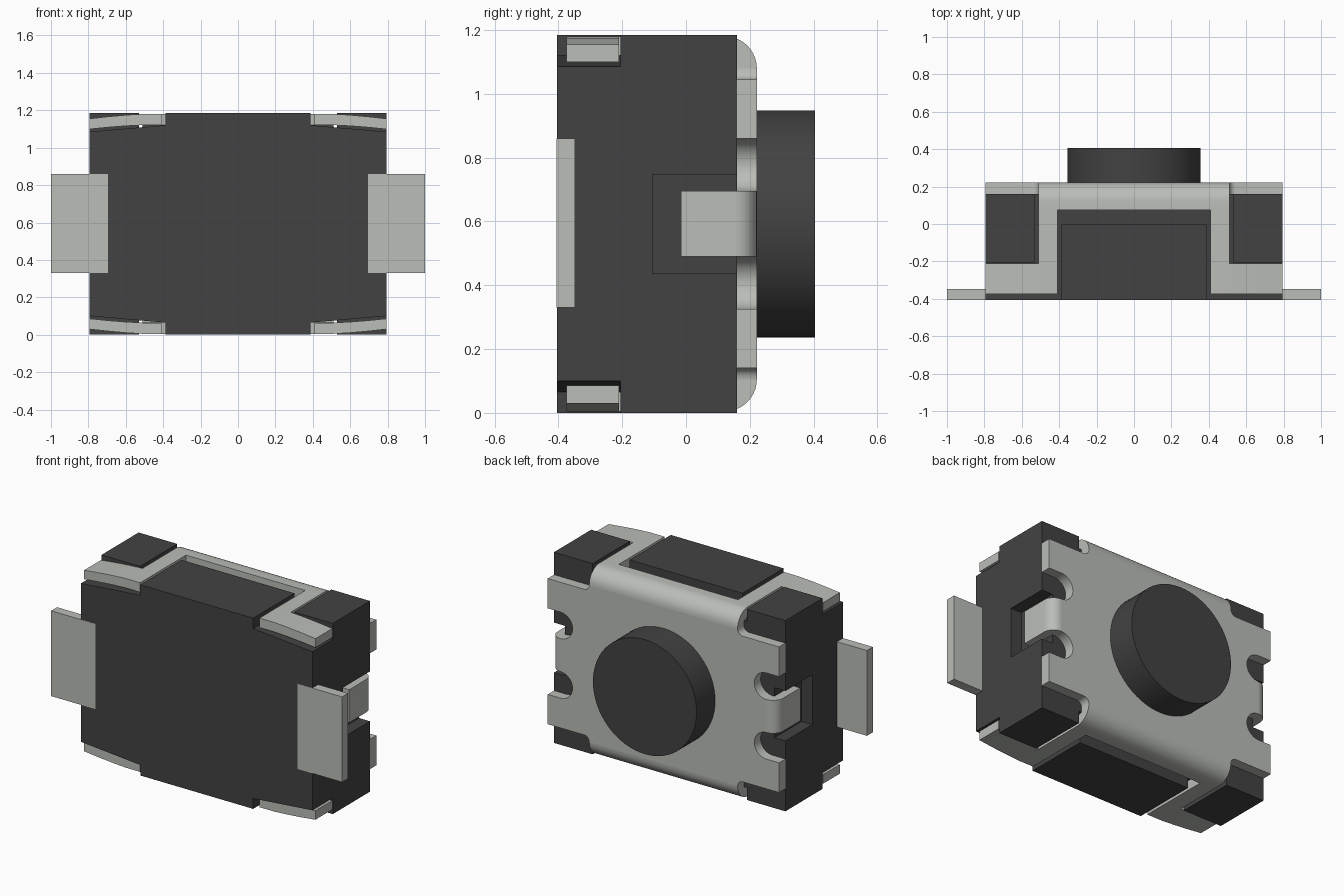
import bpy, bmesh, math

if "Cube" in bpy.data.objects:
    bpy.data.objects.remove(bpy.data.objects["Cube"], do_unlink=True)

C = 0.5925  # height of the centre line; profiles use z relative to it


def material(name, rgb):
    m = bpy.data.materials.new(name)
    m.use_nodes = True
    m.diffuse_color = (*rgb, 1)
    bsdf = next(n for n in m.node_tree.nodes if n.type == 'BSDF_PRINCIPLED')
    bsdf.inputs["Base Color"].default_value = (*rgb, 1)
    return m


dark = material("dark plastic", (0.055, 0.055, 0.055))
metal = material("pale metal", (0.49, 0.51, 0.475))


def prism(name, pts, axis, a, b, mat, smooth=False):
    """Extrude a profile along x (points are y,z) or along y (points are x,z)."""
    bm = bmesh.new()
    place = (lambda p, t: (t, p[0], p[1] + C)) if axis == 'x' else (lambda p, t: (p[0], t, p[1] + C))
    face = bm.faces.new([bm.verts.new(place(p, a)) for p in pts])
    new = bmesh.ops.extrude_face_region(bm, geom=[face])["geom"]
    shift = (b - a, 0, 0) if axis == 'x' else (0, b - a, 0)
    bmesh.ops.translate(bm, vec=shift, verts=[v for v in new if isinstance(v, bmesh.types.BMVert)])
    bmesh.ops.recalc_face_normals(bm, faces=bm.faces)
    me = bpy.data.meshes.new(name)
    bm.to_mesh(me)
    bm.free()
    me.materials.append(mat)
    ob = bpy.data.objects.new(name, me)
    bpy.context.collection.objects.link(ob)
    if smooth:
        select(ob)
        bpy.ops.object.shade_smooth_by_angle(angle=math.radians(35))
    return ob


def select(ob):
    bpy.ops.object.select_all(action='DESELECT')
    ob.select_set(True)
    bpy.context.view_layer.objects.active = ob


def box(name, x, y, z, mat):
    x, z = sorted(x), sorted(z)
    return prism(name, [(x[0], z[0]), (x[1], z[0]), (x[1], z[1]), (x[0], z[1])], 'y', *y, mat)


def arc(cx, cy, r, a0, a1, n):
    return [(cx + r * math.cos(math.radians(a0 + (a1 - a0) * i / n)),
             cy + r * math.sin(math.radians(a0 + (a1 - a0) * i / n))) for i in range(n + 1)]


def four_way(q):
    """Complete an outline from its upper right quarter."""
    return (q + [(x, -z) for x, z in reversed(q)]
            + [(-x, -z) for x, z in q] + [(-x, z) for x, z in reversed(q)])


# Body core, with sloped seats under the feet
body = prism("body", four_way([(0.39, 0.5275), (0.795, 0.4925)]), 'y', -0.405, 0.16, dark)

# Side pockets for the bent tabs
for s in (1, -1):
    cutter = box("pocket_cutter", (0.72 * s, 0.9 * s), (-0.105, 0.3), (-0.155, 0.155), dark)
    cutter.hide_render = True
    mod = body.modifiers.new("pocket", 'BOOLEAN')
    mod.object, mod.operation, mod.solver = cutter, 'DIFFERENCE', 'EXACT'
    select(body)
    bpy.ops.object.modifier_apply(modifier=mod.name)
    bpy.data.objects.remove(cutter, do_unlink=True)

# Cover plate: corner fingers, rounded side notches and filleted shoulders
quarter = (arc(0.545, 0.4875, 0.035, 180, 270, 5)
           + [(0.795, 0.4525), (0.795, 0.2675)]
           + arc(0.707, 0.185, 0.0825, 90, 270, 14))
prism("cover_plate", four_way(quarter), 'y', 0.16, 0.222, metal, True)

# Round push button
prism("button", arc(0, 0, 0.356, 0, 354.375, 63), 'y', 0.2, 0.405, dark, True)

for v, level in ((1, "top"), (-1, "bottom")):
    def flip(pts):
        return [(p, z * v) for p, z in pts]

    # Raised plastic panel between the cover arms
    box(level + "_panel", (-0.388, 0.388), (-0.405, 0.0), (0.45 * v, 0.5925 * v), dark)

    # Rounded fold of the cover
    fold = (arc(0.122, 0.4875, 0.1, 0, 90, 10) + [(0.075, 0.5875), (0.075, 0.5275)]
            + arc(0.122, 0.4875, 0.038, 90, 0, 6))
    prism(level + "_fold", flip(fold), 'x', -0.51, 0.51, metal, True)

    for s, side in ((1, "left"), (-1, "right")):
        tag = f"{level}_{side}_"
        # Raised corner block, arm and drooping foot
        box(tag + "corner_block", (0.53 * s, 0.795 * s), (-0.205, 0.16), (0.44 * v, 0.5925 * v), dark)
        box(tag + "arm", (0.41 * s, 0.51 * s), (-0.21, 0.075), (0.5275 * v, 0.5875 * v), metal)
        foot = [(0.41, 0.5875), (0.51, 0.5875), (0.60, 0.582), (0.70, 0.573), (0.795, 0.5625),
                (0.795, 0.5065), (0.70, 0.516), (0.60, 0.524), (0.51, 0.5285), (0.41, 0.5285)]
        prism(tag + "foot", [(x * s, z * v) for x, z in foot], 'y', -0.375, -0.21, metal, True)

for s, side in ((1, "left"), (-1, "right")):
    # Flat solder lead
    box(side + "_lead", (0.695 * s, 1.0 * s), (-0.406, -0.348), (-0.2625, 0.2675), metal)

    # Tab bent from the cover into the side pocket, swept as an x,y section
    section = (arc(0.707, 0.154, 0.068, 90, 0, 8) + [(0.775, -0.015), (0.715, -0.015)]
               + arc(0.707, 0.154, 0.008, 0, 90, 3) + [(0.69, 0.162), (0.69, 0.222)])
    tab = prism(side + "_tab", [(x * s, y) for x, y in section], 'y', -0.1025, 0.1025, metal, True)
    for vert in tab.data.vertices:
        x, t, y = vert.co
        vert.co = (x, y - C, t + C)
    tab.data.flip_normals()
